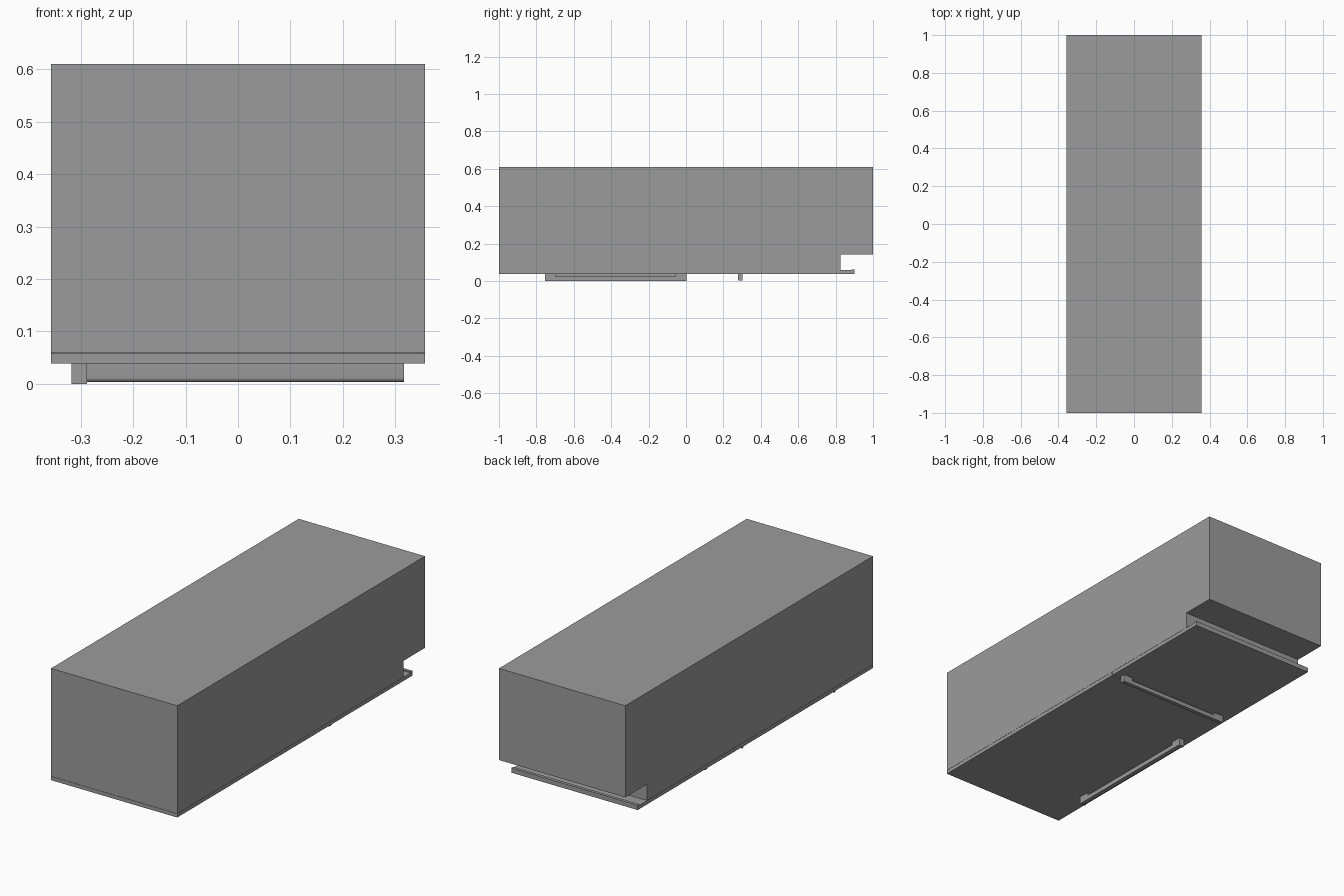
import bpy, bmesh, math
from mathutils import Vector

if "Cube" in bpy.data.objects:
    bpy.data.objects.remove(bpy.data.objects["Cube"])

grey = bpy.data.materials.new("dark_grey")
grey.diffuse_color = (0.33, 0.33, 0.33, 1)
grey.use_nodes = True
grey.node_tree.nodes["Principled BSDF"].inputs["Base Color"].default_value = grey.diffuse_color


def prism(name, profile, start, length, axis, u, v):
    """Extrude a 2D profile (u, v axes) along another axis."""
    bm = bmesh.new()
    verts = []
    for a, b in profile:
        p = Vector((0, 0, 0))
        p["xyz".index(u)] = a
        p["xyz".index(v)] = b
        p["xyz".index(axis)] = start
        verts.append(bm.verts.new(p))
    face = bm.faces.new(verts)
    new = bmesh.ops.extrude_face_region(bm, geom=[face])["geom"]
    shift = Vector((0, 0, 0))
    shift["xyz".index(axis)] = length
    bmesh.ops.translate(bm, vec=shift, verts=[g for g in new if isinstance(g, bmesh.types.BMVert)])
    bmesh.ops.recalc_face_normals(bm, faces=bm.faces)
    mesh = bpy.data.meshes.new(name)
    bm.to_mesh(mesh)
    bm.free()
    mesh.materials.append(grey)
    obj = bpy.data.objects.new(name, mesh)
    bpy.context.collection.objects.link(obj)
    return obj


def box(name, x0, x1, y0, y1, z0, z1):
    return prism(name, [(x0, y0), (x1, y0), (x1, y1), (x0, y1)], z0, z1 - z0, "z", "x", "y")


def grip_profile(outer, inner, z0, top):
    """Grip section: rounded outer edge, thin wall behind, finger recess inside."""
    r, wall, bar = 0.009, 0.008, 0.024
    arc = [(outer + r - r * math.cos(t), z0 + r - r * math.sin(t))
           for t in (math.pi / 2 * i / 6 for i in range(7))]
    return arc + [(inner, z0), (inner, bar), (outer + wall, bar),
                  (outer + wall, top), (outer, top)]


HALF, DOOR, SEAM, TOP = 0.357, 0.039, 0.058, 0.61
FOOT_TOP = DOOR + 0.002

# Cabinet lying on its front, with the toe space cut out of the base end
prism("cabinet", [(-1, SEAM + 0.001), (0.825, SEAM + 0.001), (0.825, 0.142),
                  (1, 0.142), (1, TOP), (-1, TOP)],
      -HALF, 2 * HALF, "x", "y", "z")

# Recessed door gasket
box("door_gasket", -HALF + 0.004, HALF - 0.004, -0.996, 0.82, SEAM - 0.002, SEAM + 0.003)

# Upper door and lower drawer front, the latter with a small lip
prism("upper_door", [(-1, DOOR), (0.2595, DOOR), (0.2595, SEAM), (-1, SEAM)],
      -HALF, 2 * HALF, "x", "y", "z")
prism("drawer_front", [(0.2605, DOOR), (0.9, DOOR), (0.9, 0.063), (0.885, 0.063),
                       (0.885, SEAM), (0.2605, SEAM)],
      -HALF, 2 * HALF, "x", "y", "z")

# Long door handle: grip, two end feet and end caps
handle = [prism("door_handle_grip", grip_profile(-0.317, -0.289, 0.001, FOOT_TOP),
                -0.755, 0.757, "y", "x", "z")]
for y0, y1 in ((-0.755, -0.698), (-0.055, 0.002)):
    box("door_handle_foot", -0.309, -0.289, y0, y1, 0.022, FOOT_TOP)
for y0 in (-0.755, -0.01):
    box("door_handle_cap", -0.3175, -0.2885, y0, y0 + 0.012, 0.0, FOOT_TOP)

# Drawer handle across the width: grip and two end feet
handle.append(prism("drawer_handle_grip", grip_profile(0.277, 0.302, 0.003, FOOT_TOP),
                    -0.317, 0.634, "x", "y", "z"))
for s in (-1, 1):
    a, b = sorted((s * 0.317, s * 0.262))
    box("drawer_handle_foot", a, b, 0.285, 0.302, 0.022, FOOT_TOP)

# Smooth the rounded grips only
for o in handle:
    bpy.ops.object.select_all(action="DESELECT")
    o.select_set(True)
    bpy.context.view_layer.objects.active = o
    bpy.ops.object.shade_smooth_by_angle(angle=math.radians(30))
